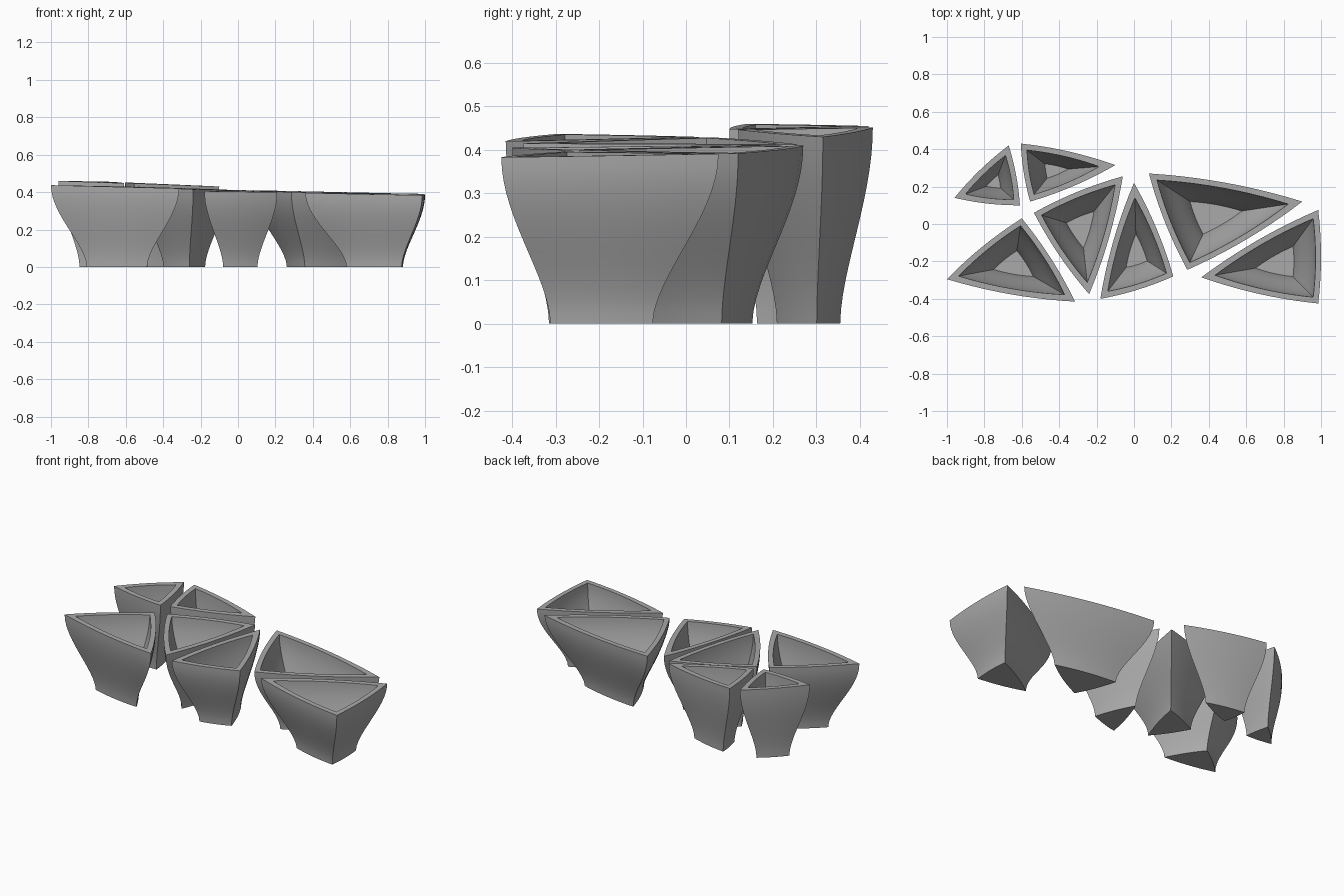
import bpy
import bmesh
from mathutils import Vector

if "Cube" in bpy.data.objects:
    bpy.data.objects.remove(bpy.data.objects["Cube"])

WALL = 0.027      # wall thickness
FLOOR = 0.07      # floor level as a share of the height
BASE = 0.47       # base size relative to the rim
BULGE = 0.03      # outward bow of each side relative to its length
SEG, RINGS = 10, 14

grey = bpy.data.materials.new("concrete_grey")
grey.use_nodes = True
colour = (0.40, 0.40, 0.40, 1)
grey.diffuse_color = colour
grey.node_tree.nodes["Principled BSDF"].inputs["Base Color"].default_value = colour


def bowed_outline(tri):
    """Triangle outline, counter-clockwise, with each side bowed outwards."""
    points = []
    for i in range(3):
        a, b = tri[i], tri[(i + 1) % 3]
        out = Vector((b.y - a.y, a.x - b.x)) * BULGE
        for k in range(SEG):
            u = k / SEG
            points.append(a.lerp(b, u) + out * 4 * u * (1 - u))
    return points


def shrink(tri, distance):
    """Move the three sides of a triangle inwards by a distance."""
    sides = [(tri[(i + 1) % 3] - tri[(i + 2) % 3]).length for i in range(3)]
    total = sum(sides)
    centre = sum((p * s for p, s in zip(tri, sides)), Vector((0, 0))) / total
    e, f = tri[1] - tri[0], tri[2] - tri[0]
    radius = abs(e.x * f.y - e.y * f.x) / total
    factor = max(0.1, 1 - distance / radius)
    return [centre + (p - centre) * factor for p in tri]


def planter(name, corners):
    """Flared three-sided pot with a sloping rim and a hollow inside."""
    tops = [Vector(c) for c in corners]
    normal = (tops[1] - tops[0]).cross(tops[2] - tops[0])
    if normal.z < 0:
        tops.reverse()
        normal.negate()
    flat = [p.xy for p in tops]
    centre = sum(flat, Vector((0, 0))) / 3

    def rim_height(p):
        return tops[0].z - normal.xy.dot(p - flat[0]) / normal.z

    def ring(bm, t, inset):
        w = t ** 0.9
        size = BASE + (1 - BASE) * w * w * (3 - 2 * w)
        tri = [centre + (p - centre) * size for p in flat]
        if inset:
            tri = shrink(tri, inset)
        return [bm.verts.new((p.x, p.y, t * rim_height(centre + (p - centre) / size)))
                for p in bowed_outline(tri)]

    bm = bmesh.new()
    # Outer wall upwards, over the rim, then the inner wall downwards
    rings = [ring(bm, i / RINGS, 0) for i in range(RINGS + 1)]
    rings += [ring(bm, 1 - (1 - FLOOR) * i / RINGS, WALL) for i in range(RINGS + 1)]
    for low, high in zip(rings, rings[1:]):
        for i in range(len(low)):
            j = (i + 1) % len(low)
            bm.faces.new((low[i], low[j], high[j], high[i]))
    # Underside and inner floor
    bm.faces.new(rings[0][::-1])
    bm.faces.new(rings[-1])
    bmesh.ops.recalc_face_normals(bm, faces=bm.faces)

    mesh = bpy.data.meshes.new(name)
    bm.to_mesh(mesh)
    bm.free()
    mesh.materials.append(grey)
    obj = bpy.data.objects.new(name, mesh)
    bpy.context.collection.objects.link(obj)
    bpy.ops.object.select_all(action="DESELECT")
    obj.select_set(True)
    bpy.context.view_layer.objects.active = obj
    bpy.ops.object.shade_smooth_by_angle(angle=0.6)


# Rim corners of each planter
planter("small_back_planter", [(-.67, .42, .455), (-.96, .14, .46), (-.61, .10, .448)])
planter("back_planter", [(-.605, .43, .452), (-.10, .315, .43), (-.555, .12, .447)])
planter("inner_planter", [(-.06, .255, .413), (-.535, .06, .429), (-.24, -.375, .415)])
planter("front_right_planter", [(-.60, .03, .43), (-1, -.295, .437), (-.315, -.415, .42)])
planter("middle_planter", [(0, .22, .412), (-.18, -.40, .405), (.21, -.28, .40)])
planter("large_left_planter", [(.08, .27, .41), (.90, .12, .392), (.285, -.245, .40)])
planter("front_left_planter", [(.985, .075, .391), (.36, -.285, .396), (.985, -.425, .383)])
